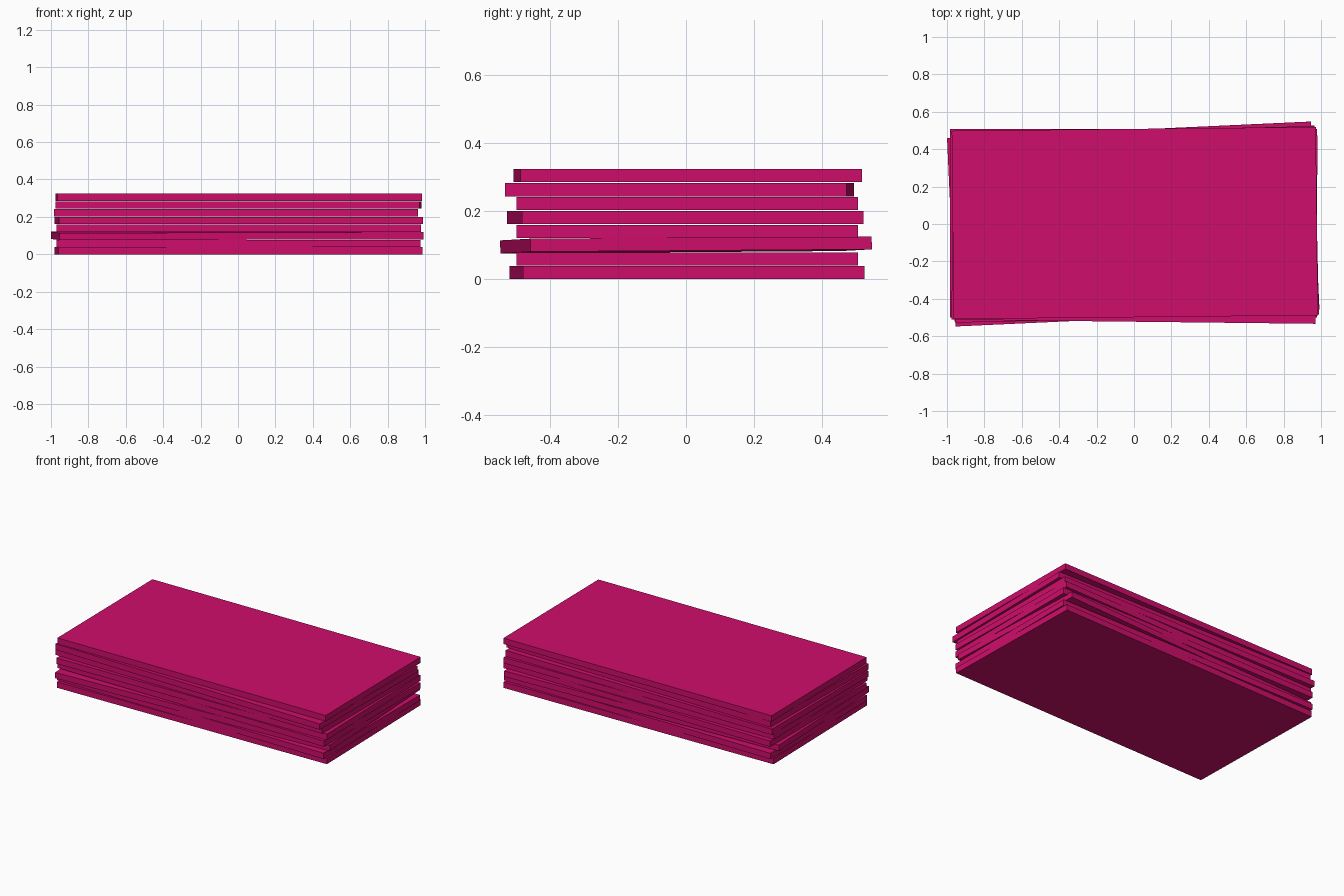
import bpy
from mathutils import Matrix, Euler

cube = bpy.data.objects.get("Cube")
if cube:
    bpy.data.objects.remove(cube, do_unlink=True)

# One flat magenta for every slab
COLOR = (0.62, 0.004, 0.145, 1)
mat = bpy.data.materials.new("magenta")
mat.use_nodes = True
mat.diffuse_color = COLOR
bsdf = next(n for n in mat.node_tree.nodes if n.type == "BSDF_PRINCIPLED")
bsdf.inputs["Base Color"].default_value = COLOR

LENGTH, WIDTH, THICK = 1.947, 1.007, 0.0385


def add_slab(name, x, y, z, turn, tilt=(0, 0)):
    """Flat slab centred at x, y, z, turned about z and tilted about x and y."""
    bpy.ops.mesh.primitive_cube_add(size=1)
    slab = bpy.context.object
    slab.name = name
    rotation = Euler((tilt[0], tilt[1], turn)).to_matrix().to_4x4()
    size = Matrix.Diagonal((LENGTH, WIDTH, THICK, 1))
    slab.data.transform(rotation @ size)
    slab.location = (x, y, z)
    slab.data.materials.append(mat)


# Loosely stacked slabs, bottom to top
add_slab("slab_1_bottom", 0.003, 0.003, 0.0195, 0.0205)
add_slab("slab_2", 0.002, 0.003, 0.0585, 0)
add_slab("slab_3_tilted", -0.004, 0, 0.1005, 0.046, (0.007, -0.0026))
add_slab("slab_4", 0.004, 0.004, 0.1395, 0)
add_slab("slab_5", 0.004, -0.002, 0.181, 0.0225)
add_slab("slab_6", -0.01, 0.004, 0.222, 0)
add_slab("slab_7", 0.003, -0.019, 0.263, -0.0113)
add_slab("slab_8_top", 0.004, 0.005, 0.3045, 0.0103)
